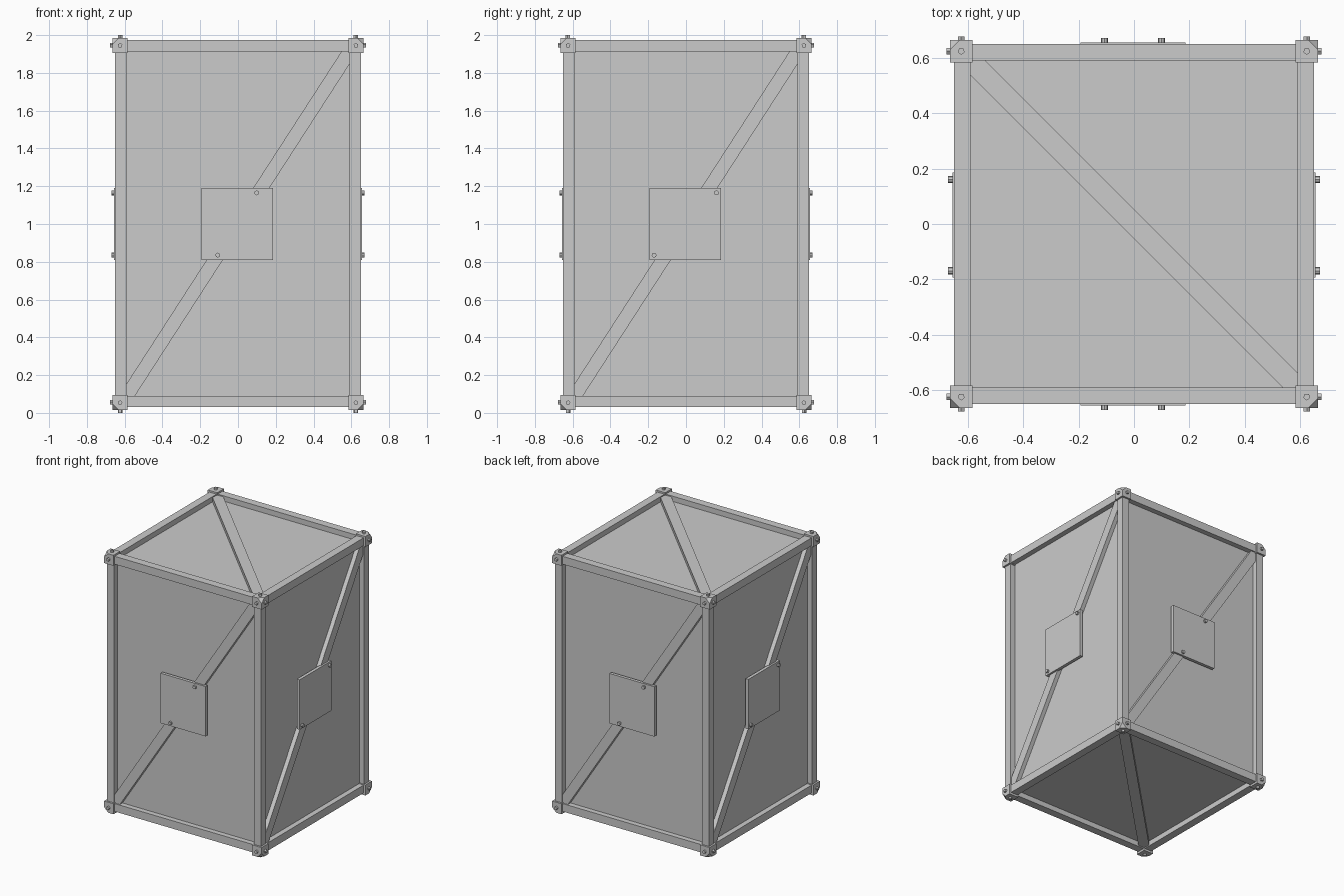
import bpy, bmesh
from math import radians, pi
from mathutils import Matrix, Vector

if "Cube" in bpy.data.objects:
    bpy.data.objects.remove(bpy.data.objects["Cube"])

T = Matrix.Translation


def finish(name, bm):
    bmesh.ops.recalc_face_normals(bm, faces=bm.faces)
    me = bpy.data.meshes.new(name)
    bm.to_mesh(me)
    bm.free()
    ob = bpy.data.objects.new(name, me)
    bpy.context.collection.objects.link(ob)
    return ob


def box(name, lo, hi, m=Matrix()):
    lo, hi = Vector(lo), Vector(hi)
    bm = bmesh.new()
    bmesh.ops.create_cube(bm, size=1,
                          matrix=m @ T((lo + hi) / 2) @ Matrix.Diagonal((*(hi - lo), 1)))
    return finish(name, bm)


def bolt(name, pos, normal, sides=5, r=0.013, h=0.03):
    # bolt head whose outer face sits at pos
    n = Vector(normal)
    m = T(Vector(pos) - n * h / 2) @ n.to_track_quat('Z', 'Y').to_matrix().to_4x4()
    bm = bmesh.new()
    bmesh.ops.create_cone(bm, cap_ends=True, segments=sides, radius1=r, radius2=r,
                          depth=h, matrix=m)
    return finish(name, bm)


W, B = 0.65, 0.06        # frame half width, beam thickness
Z0, Z1 = 0.03, 1.973     # frame bottom and top
P = 0.61                 # panel face distance

# recessed panels
box("panel_body", (-P, -P, Z0 + 0.04), (P, P, Z1 - 0.04))

for k, side in enumerate(("front", "right", "back", "left")):
    R = Matrix.Rotation(k * pi / 2, 4, 'Z')
    # frame beams
    box(side + "_post", (-W, -W, Z0), (-W + B, -W + B, Z1), R)
    box(side + "_bottom_beam", (-W + B, -W, Z0), (W - B, -W + B, Z0 + B), R)
    box(side + "_top_beam", (-W + B, -W, Z1 - B), (W - B, -W + B, Z1), R)
    # diagonal brace
    D = R @ T((0, 0, 1.0)) @ Matrix.Rotation(-radians(57.1), 4, 'Y')
    box(side + "_brace", (-1.1, -0.642, -0.036), (1.1, -0.60, 0.036), D)
    # centre plate and its two bolts
    off = -0.004 if k < 2 else 0.004
    box(side + "_plate", (off - 0.19, -0.656, 0.81), (off + 0.19, -0.632, 1.19), R)
    u = 0.103 if k % 2 == 0 else 0.165
    for s in (-1, 1):
        bolt(side + "_plate_bolt", R @ Vector((s * u + off, -0.671, 1 + s * 0.165)),
             R @ Vector((0, -1, 0)), sides=8)

# top and bottom braces
box("top_brace", (-0.85, -0.038, Z1 - 0.05), (0.85, 0.038, Z1 - 0.008),
    Matrix.Rotation(-pi / 4, 4, 'Z'))
box("bottom_brace", (-0.85, -0.038, Z0 + 0.008), (0.85, 0.038, Z0 + 0.05),
    Matrix.Rotation(pi / 4, 4, 'Z'))

# corner brackets: cubes with the outer vertex cut off, three bolts each
for sx in (-1, 1):
    for sy in (-1, 1):
        for sz in (-1, 1):
            S = Vector((sx, sy, sz))
            outer = Vector((sx * 0.664, sy * 0.664, 1 + sz * 0.986))
            bm = bmesh.new()
            bmesh.ops.create_cube(bm, size=0.08, matrix=T(outer - S * 0.04))
            cut = bmesh.ops.bisect_plane(
                bm, geom=bm.verts[:] + bm.edges[:] + bm.faces[:],
                plane_co=outer - Vector((sx * 0.035, 0, 0)), plane_no=S, clear_outer=True)
            bmesh.ops.contextual_create(
                bm, geom=[e for e in cut["geom_cut"] if isinstance(e, bmesh.types.BMEdge)])
            finish("corner_bracket", bm)
            for a in range(3):
                n = Vector((0, 0, 0))
                n[a] = S[a]
                pos = outer - S * 0.04 + n * 0.054
                bolt("corner_bolt", pos, n)
